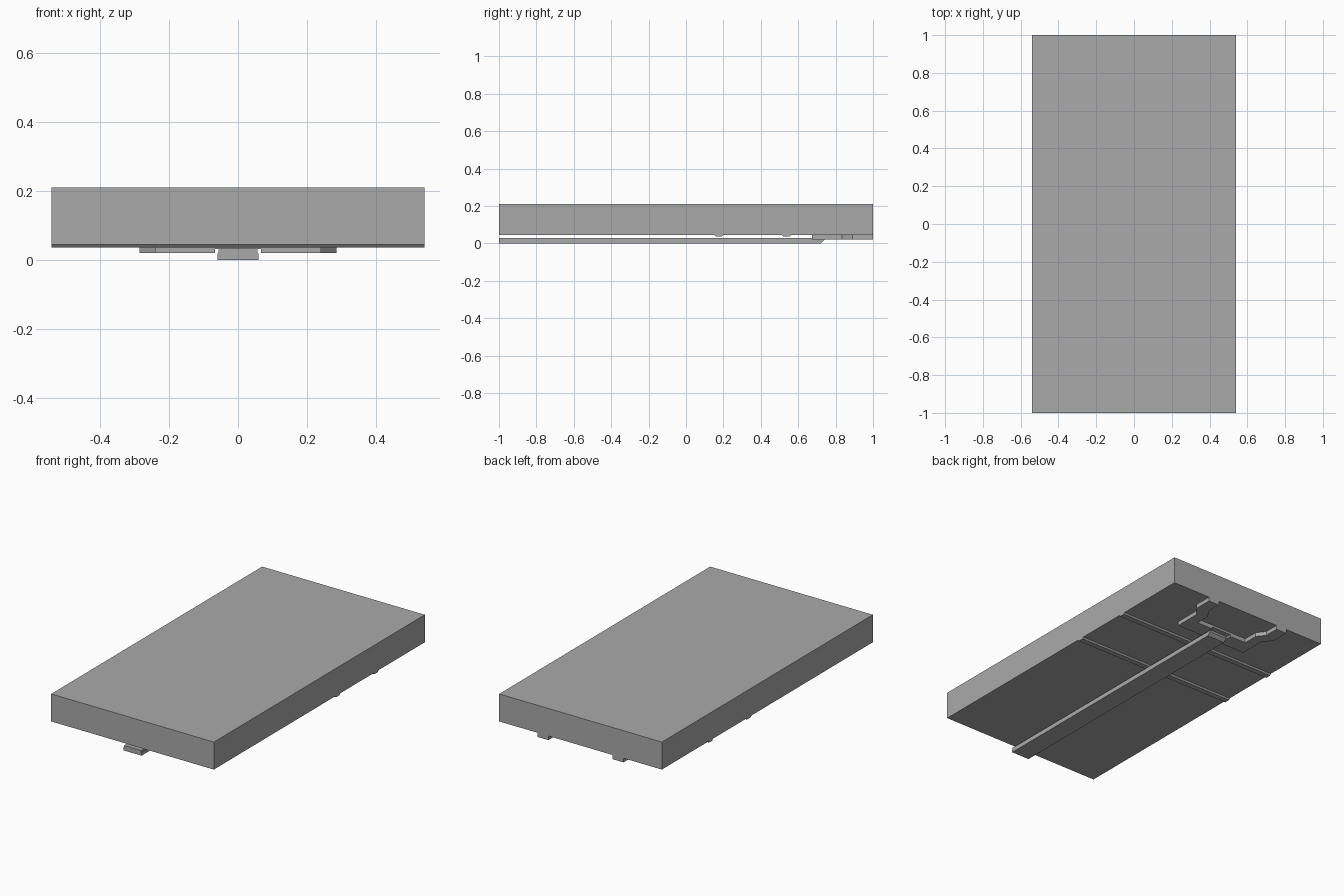
import bpy, bmesh
from mathutils import Vector

if "Cube" in bpy.data.objects:
    bpy.data.objects.remove(bpy.data.objects["Cube"])

grey = bpy.data.materials.new("plain_grey")
grey.diffuse_color = (0.4, 0.4, 0.4, 1)
grey.use_nodes = True
grey.node_tree.nodes["Principled BSDF"].inputs["Base Color"].default_value = grey.diffuse_color


def prism(name, base, push):
    """Extrude a flat outline (list of 3D points) along the push vector."""
    bm = bmesh.new()
    face = bm.faces.new([bm.verts.new(p) for p in base])
    out = bmesh.ops.extrude_face_region(bm, geom=[face])
    bmesh.ops.translate(bm, vec=Vector(push),
                        verts=[v for v in out["geom"] if isinstance(v, bmesh.types.BMVert)])
    bmesh.ops.recalc_face_normals(bm, faces=bm.faces)
    mesh = bpy.data.meshes.new(name)
    bm.to_mesh(mesh)
    bm.free()
    mesh.materials.append(grey)
    ob = bpy.data.objects.new(name, mesh)
    bpy.context.collection.objects.link(ob)
    return ob


def side_profile(name, half_width, yz):
    """Profile drawn in the side view, extruded across x."""
    return prism(name, [(-half_width, y, z) for y, z in yz], (2 * half_width, 0, 0))


# Main slab
side_profile("slab", 0.54, [(-1, 0.045), (1, 0.045), (1, 0.21), (-1, 0.21)])

# Shallow ribs across the underside
for i, y in enumerate((0.175, 0.537)):
    side_profile(f"cross_rib_{i + 1}", 0.54,
                 [(y - 0.024, 0.045), (y - 0.016, 0.036), (y + 0.016, 0.036), (y + 0.024, 0.045)])

# Long rail: wide lower bar with bevelled end, narrower upper bar
side_profile("rail_lower", 0.06, [(-1, 0), (0.72, 0), (0.74, 0.018), (-1, 0.018)])
side_profile("rail_upper", 0.057, [(-1, 0.018), (0.74, 0.018), (0.74, 0.03), (-1, 0.03)])

# U-shaped bracket with flared arms, open towards the back
half = [(0.24, 0.675), (0.24, 0.835), (0.285, 0.89), (0.285, 1.0),
        (0.213, 1.0), (0.213, 0.91), (0.175, 0.86), (0.175, 0.77)]
outline = half + [(-x, y) for x, y in reversed(half)]
bracket = prism("bracket", [(x, y, 0.02) for x, y in outline], (0, 0, 0.025))

# Slot in the bracket for the rail
cutter = side_profile("slot_cutter", 0.066, [(0.6, 0.0), (0.85, 0.0), (0.85, 0.032), (0.6, 0.032)])
cutter.hide_render = True
cutter.hide_viewport = True
cut = bracket.modifiers.new("slot", 'BOOLEAN')
cut.operation = 'DIFFERENCE'
cut.solver = 'EXACT'
cut.object = cutter
